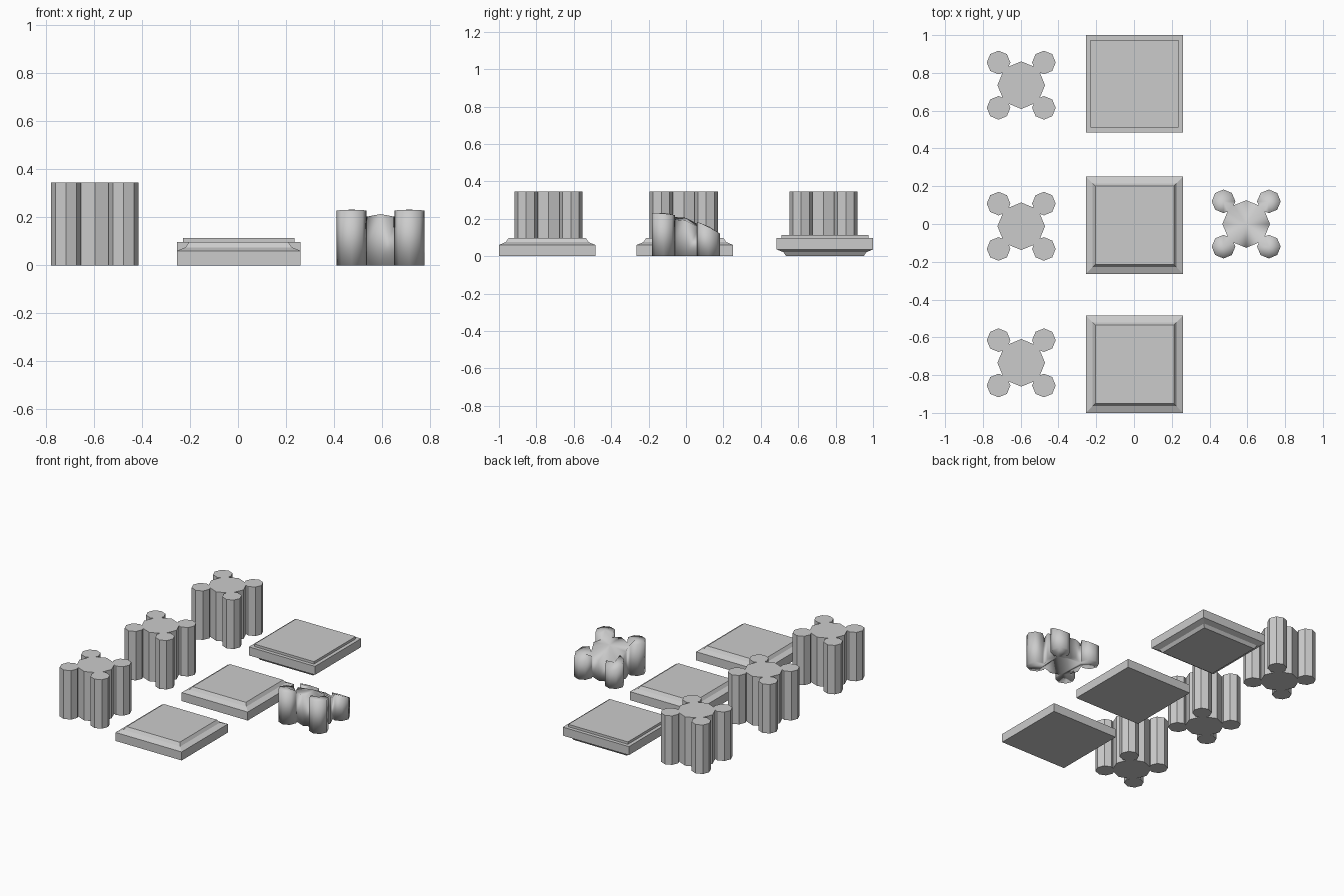
import bpy, bmesh
from math import cos, sin, pi, radians

cube = bpy.data.objects.get("Cube")
if cube:
    bpy.data.objects.remove(cube)

stone = bpy.data.materials.new("grey_stone")
stone.use_nodes = True
COLOUR = (0.6, 0.6, 0.6, 1)
stone.diffuse_color = COLOUR
stone.node_tree.nodes["Principled BSDF"].inputs["Base Color"].default_value = COLOUR

CORE, LOBE, OFFSET = 0.126, 0.0625, 0.12
NOTCH = (0.0985, 0.0664)


def finish(bm, name, location, smooth=False):
    bmesh.ops.recalc_face_normals(bm, faces=bm.faces[:])
    mesh = bpy.data.meshes.new(name)
    bm.to_mesh(mesh)
    bm.free()
    for p in mesh.polygons:
        p.use_smooth = smooth
    mesh.materials.append(stone)
    obj = bpy.data.objects.new(name, mesh)
    obj.location = location
    bpy.context.collection.objects.link(obj)
    return obj


def turn(p, quarter):
    a = quarter * pi / 2
    return (p[0] * cos(a) - p[1] * sin(a), p[0] * sin(a) + p[1] * cos(a))


def cluster_quarter():
    """One core corner, then a lobe framed by its two notches."""
    lobe = [(OFFSET + LOBE * cos(radians(d)), OFFSET + LOBE * sin(radians(d)))
            for d in range(-90, 181, 45)]
    return [(CORE, 0), NOTCH] + lobe + [NOTCH[::-1]]


QUARTER = cluster_quarter()
N = len(QUARTER)
OUTLINE = [turn(p, q) for q in range(4) for p in QUARTER]


def walls(bm, bottom, top):
    for i in range(len(bottom)):
        j = (i + 1) % len(bottom)
        bm.faces.new((bottom[i], bottom[j], top[j], top[i]))


# Whole clustered column: the outline pulled straight up
def column(name, location, height=0.345):
    bm = bmesh.new()
    bottom = [bm.verts.new((x, y, 0)) for x, y in OUTLINE]
    top = [bm.verts.new((x, y, height)) for x, y in OUTLINE]
    walls(bm, bottom, top)
    bm.faces.new(bottom)
    bm.faces.new(top)
    finish(bm, name, location)


# Broken column: the same outline under a worn, sloping top
def broken_height(y, dip=0):
    return 0.205 - 0.3 * y - 0.9 * y * y - dip


def broken_column(name, location):
    bm = bmesh.new()
    bottom = [bm.verts.new((x, y, 0)) for x, y in OUTLINE]
    top = []
    for i, (x, y) in enumerate(OUTLINE):
        k = i % N
        dip = 0.015 if k == 0 else 0.025 if k in (1, N - 1) else 0
        top.append(bm.verts.new((x, y, broken_height(y, dip))))
    walls(bm, bottom, top)
    bm.faces.new(bottom)
    centre = bm.verts.new((0, 0, broken_height(0)))
    for q in range(4):
        ring = top[q * N:(q + 1) * N]
        corner, first, last = ring[0], ring[1], ring[-1]
        following = top[(q + 1) * N % len(top)]
        for a, b in ((corner, first), (first, last), (last, following)):
            bm.faces.new((centre, a, b))
        x, y = turn((OFFSET, OFFSET), q)
        middle = bm.verts.new((x, y, broken_height(y, -0.004)))
        loop = ring[1:]
        for a, b in zip(loop, loop[1:] + loop[:1]):
            bm.faces.new((middle, a, b))
    finish(bm, name, location, smooth=True)


# Square moulded slab: each profile point is (inset, height)
def plinth(name, location, profile, half=0.2575):
    bm = bmesh.new()
    rings = []
    for inset, z in profile:
        r = half - inset
        rings.append([bm.verts.new((sx * r, sy * r, z))
                      for sx, sy in ((-1, -1), (1, -1), (1, 1), (-1, 1))])
    for lower, upper in zip(rings, rings[1:]):
        walls(bm, lower, upper)
    bm.faces.new(rings[0])
    bm.faces.new(rings[-1])
    finish(bm, name, location)


SLAB = 0.096
BASE = [(0, 0), (0, 0.06), (0.036, 0.075), (0.05, SLAB)]
# The capital is the base turned over, with a thin raised slab on top
CAPITAL = [(i, SLAB - z) for i, z in reversed(BASE)] + [(0.025, SLAB), (0.025, 0.113)]

for label, y in (("front", -0.735), ("middle", -0.012), ("rear", 0.735)):
    column(label + "_column", (-0.597, y, 0))
broken_column("broken_column", (0.594, 0, 0))
plinth("front_base", (0.003, -0.7425, 0), BASE)
plinth("middle_base", (0.003, -0.006, 0), BASE)
plinth("rear_capital", (0.003, 0.7425, 0), CAPITAL)
